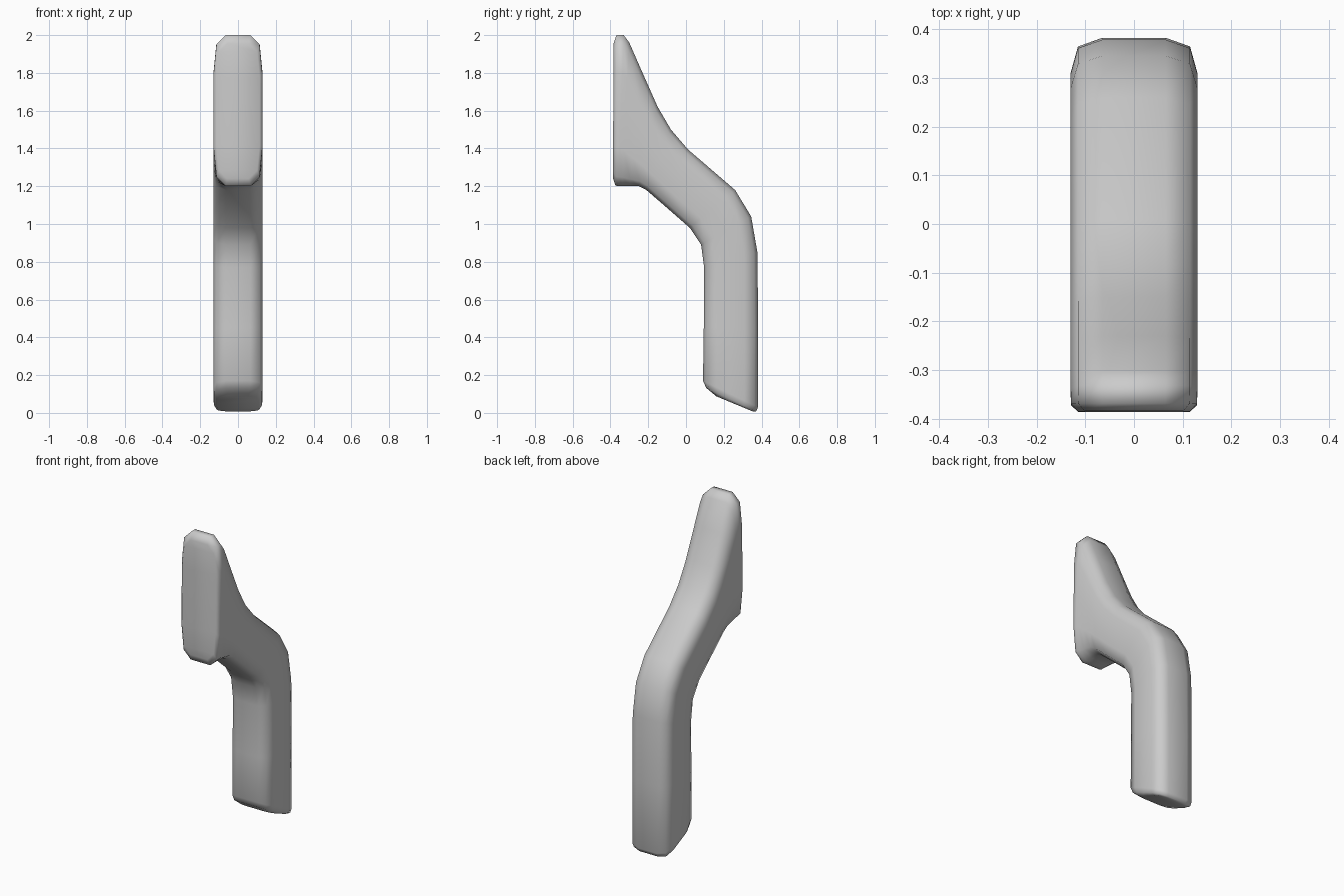
import bpy, bmesh, math

if "Cube" in bpy.data.objects:
    bpy.data.objects.remove(bpy.data.objects["Cube"])

# Stations along the arm: (lower/front y, z, upper/back y, z, width scale)
stations = [
    (0.16, 0.088, 0.355, 0.007, 0.85),
    (0.107, 0.132, 0.371, 0.008, 0.97),
    (0.09, 0.17, 0.381, 0.03, 1),
    (0.094, 0.45, 0.382, 0.45, 1),
    (0.096, 0.77, 0.378, 0.85, 1),
    (0.08, 0.89, 0.345, 1.04, 1),
    (0.02, 0.98, 0.26, 1.18, 1),
    (-0.10, 1.085, 0.01, 1.395, 1),
    (-0.21, 1.18, -0.08, 1.50, 1),
    (-0.25, 1.20, -0.15, 1.62, 1),
    (-0.30, 1.20, -0.23, 1.80, 1),
    (-0.338, 1.20, -0.30, 1.96, 1),
    (-0.36, 1.20, -0.33, 2.0, 1),
    (-0.374, 1.204, -0.368, 2.0, 0.99),
    (-0.386, 1.24, -0.384, 1.955, 0.88),
]

# Rounded cross-section: (position across the arm, half width)
half = [(0, 0.065), (0.062, 0.115), (0.25, 0.13), (0.5, 0.13),
        (0.75, 0.13), (0.938, 0.115), (1, 0.065)]
section = half + [(t, -w) for t, w in reversed(half)]

# Loft the sections
bm = bmesh.new()
rings = []
for fy, fz, by, bz, s in stations:
    rings.append([bm.verts.new((w * s, fy + (by - fy) * t, fz + (bz - fz) * t))
                  for t, w in section])
n = len(section)
for a, b in zip(rings, rings[1:]):
    for i in range(n):
        j = (i + 1) % n
        bm.faces.new((a[i], a[j], b[j], b[i]))

# End caps: strips of quads across the width
for ring in (rings[0], rings[-1]):
    for i in range(n // 2 - 1):
        bm.faces.new((ring[i], ring[i + 1], ring[n - 2 - i], ring[n - 1 - i]))

bmesh.ops.recalc_face_normals(bm, faces=bm.faces)
mesh = bpy.data.meshes.new("bent_arm")
bm.to_mesh(mesh)
bm.free()
arm = bpy.data.objects.new("bent_arm", mesh)
bpy.context.collection.objects.link(arm)

# Smooth shading
bpy.context.view_layer.objects.active = arm
arm.select_set(True)
bpy.ops.object.shade_smooth_by_angle(angle=math.radians(75))
